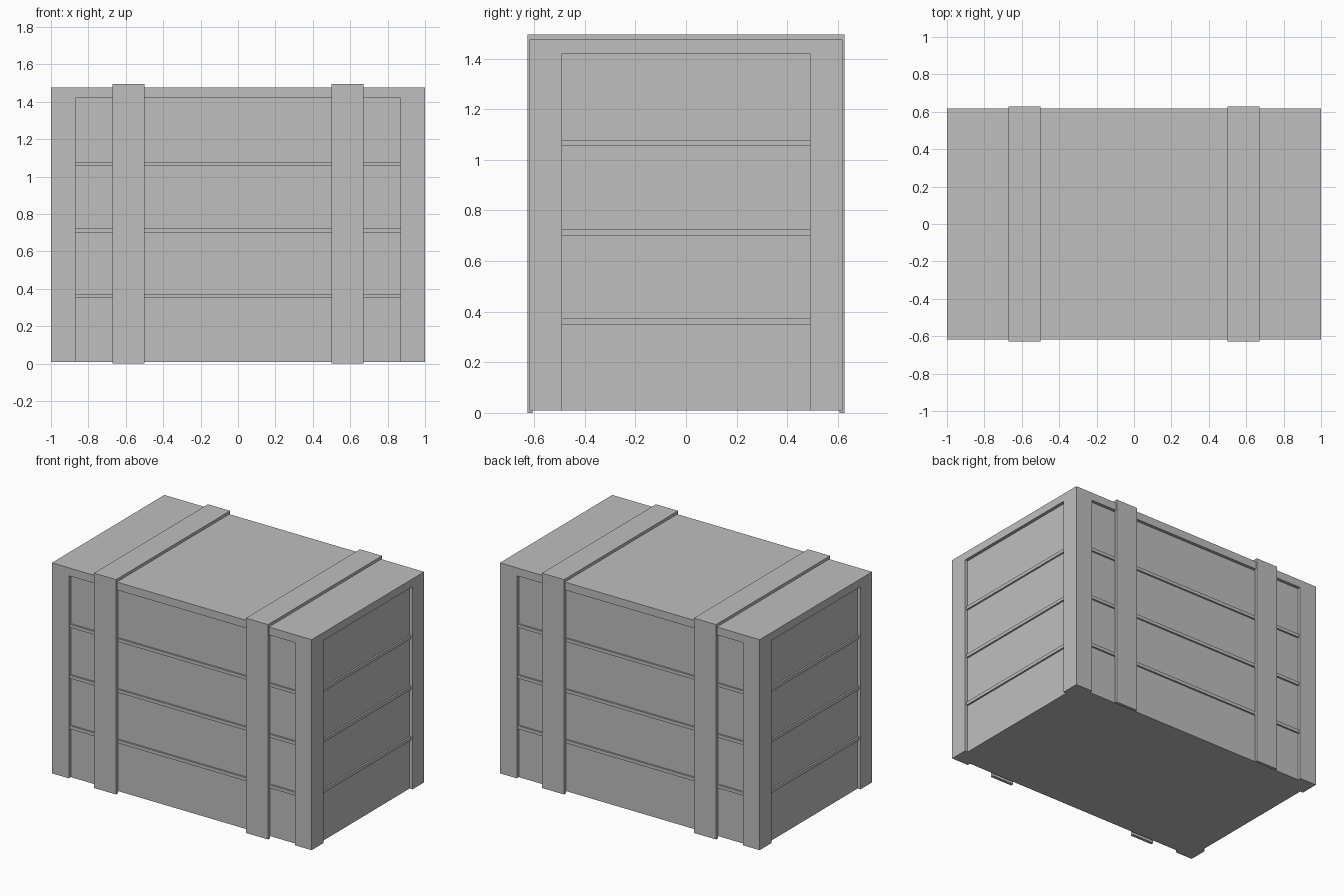
import bpy

if "Cube" in bpy.data.objects:
    bpy.data.objects.remove(bpy.data.objects["Cube"])

mat = bpy.data.materials.new("crate grey")
mat.diffuse_color = (0.52, 0.52, 0.52, 1)
mat.use_nodes = True
mat.node_tree.nodes["Principled BSDF"].inputs["Base Color"].default_value = mat.diffuse_color

X, Y, TOP, BASE = 1.0, 0.618, 1.475, 0.01   # outer frame
OX, OY, OZ = 0.87, 0.49, 1.42               # panel openings
RECESS, RAIL = 0.022, 0.012                 # panel depth, rail protrusion


def box(name, x0, x1, y0, y1, z0, z1):
    bpy.ops.mesh.primitive_cube_add(
        size=1, location=((x0 + x1) / 2, (y0 + y1) / 2, (z0 + z1) / 2))
    ob = bpy.context.object
    ob.name = name
    ob.scale = (x1 - x0, y1 - y0, z1 - z0)
    bpy.ops.object.transform_apply(location=False, rotation=False, scale=True)
    ob.data.materials.append(mat)
    return ob


def prism(name, pts, z0, z1):
    """Extrude a plan outline upward."""
    n = len(pts)
    verts = [(x, y, z) for z in (z0, z1) for x, y in pts]
    faces = [tuple(reversed(range(n))), tuple(range(n, 2 * n))]
    faces += [(i, (i + 1) % n, n + (i + 1) % n, n + i) for i in range(n)]
    me = bpy.data.meshes.new(name)
    me.from_pydata(verts, [], faces)
    me.materials.append(mat)
    ob = bpy.data.objects.new(name, me)
    bpy.context.collection.objects.link(ob)
    return ob


# Recessed panels and lid
px, py = X - RECESS, Y - RECESS
box("panel_core", -px, px, -py, py, BASE, OZ)
box("lid", -X, X, -Y, Y, OZ, TOP)

# L-shaped corner posts
for sx in (-1, 1):
    for sy in (-1, 1):
        pts = [(X, Y), (OX, Y), (OX, py), (px, py), (px, OY), (X, OY)]
        pts = [(sx * x, sy * y) for x, y in pts]
        if sx * sy < 0:
            pts.reverse()
        prism("corner_post", pts, BASE, OZ)

# Thin horizontal rails on all four panels
for z in (0.35, 0.702, 1.056):
    for s in (-1, 1):
        a, b = sorted((s * py, s * (py + RAIL)))
        box("long_rail", -OX, OX, a, b, z, z + 0.023)
        a, b = sorted((s * px, s * (px + RAIL)))
        box("end_rail", a, b, -OY, OY, z, z + 0.023)

# Straps over the top and down the front and back
SY, ST = 0.627, 1.495
for s in (-1, 1):
    x0, x1 = sorted((s * 0.5, s * 0.67))
    # U-shaped profile in the y-z plane
    prof = [(-SY, 0), (-SY, ST), (SY, ST), (SY, 0),
            (SY - 0.02, 0), (SY - 0.02, ST - 0.02),
            (-SY + 0.02, ST - 0.02), (-SY + 0.02, 0)]
    strap = prism("strap", [(-y, z) for y, z in prof], x0, x1)
    for v in strap.data.vertices:
        a, z, x = v.co
        v.co = (x, a, z)
    # keep outward normals
    import bmesh
    bm = bmesh.new()
    bm.from_mesh(strap.data)
    bmesh.ops.recalc_face_normals(bm, faces=bm.faces)
    bm.to_mesh(strap.data)
    bm.free()
